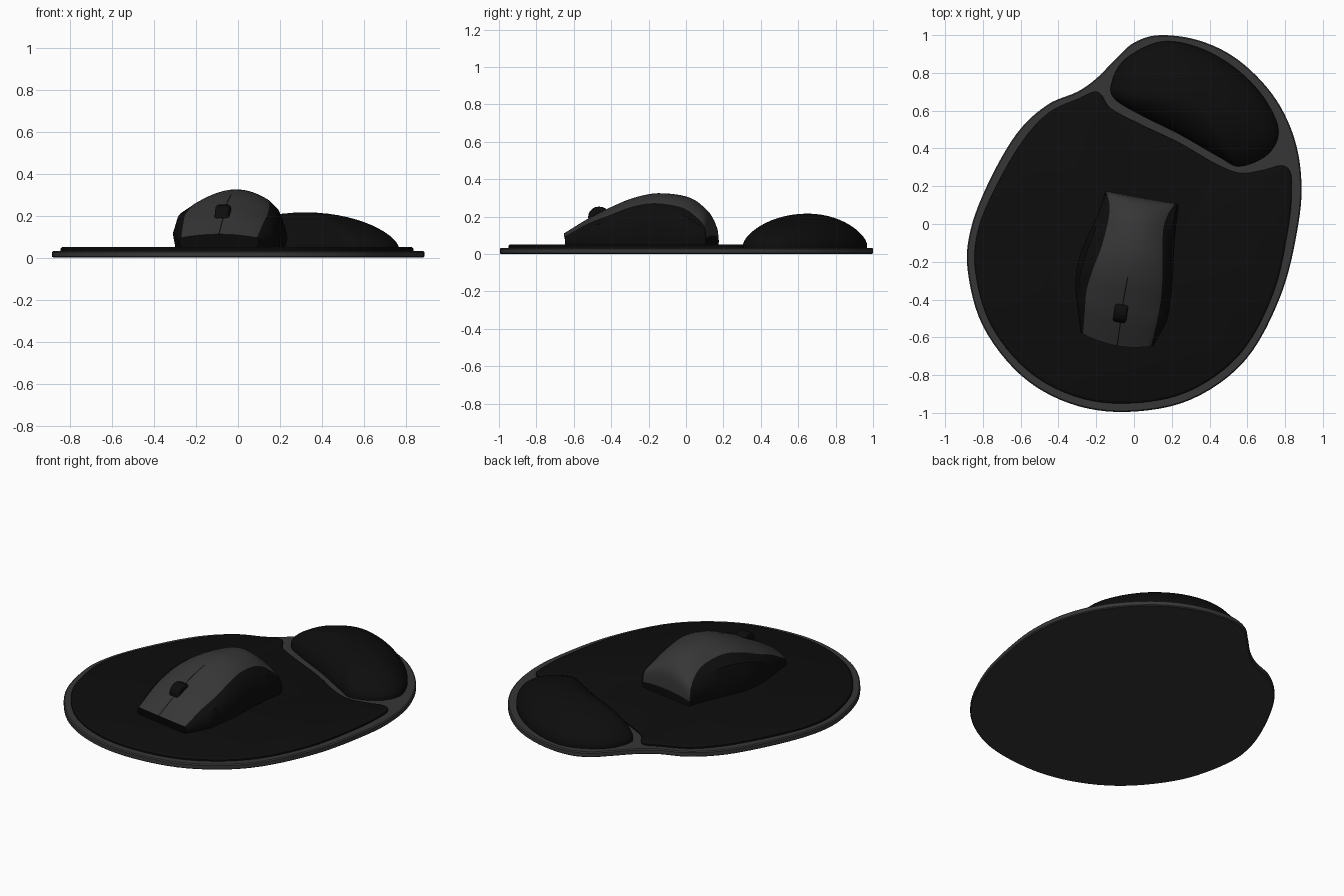
import bpy, bmesh, math
from mathutils import Vector

cube = bpy.data.objects.get("Cube")
if cube:
    bpy.data.objects.remove(cube, do_unlink=True)


def material(name, value):
    m = bpy.data.materials.new(name)
    m.use_nodes = True
    color = (value, value, value, 1)
    m.diffuse_color = color
    m.node_tree.nodes["Principled BSDF"].inputs["Base Color"].default_value = color
    return m


GRAY = material("dark gray plastic", 0.037)
BLACK = material("black fabric and rubber", 0.004)


def smooth_path(points, steps, closed):
    """Catmull-Rom interpolation of tuples of any length."""
    pts = [Vector(p) for p in points]
    n = len(pts)
    at = (lambda i: pts[i % n]) if closed else (lambda i: pts[max(0, min(n - 1, i))])
    out = []
    for i in range(n if closed else n - 1):
        a, b, c, d = at(i - 1), at(i), at(i + 1), at(i + 2)
        for k in range(steps):
            t = k / steps
            out.append(0.5 * (2 * b + (c - a) * t + (2 * a - 5 * b + 4 * c - d) * t * t
                              + (3 * b - a - 3 * c + d) * t ** 3))
    if not closed:
        out.append(pts[-1])
    return out


def loft(name, rings, mats, face_material=lambda j: 0, closed=True, angle=35):
    """Skin a list of rings with quads and cap both ends."""
    bm = bmesh.new()
    rows = [[bm.verts.new(p) for p in ring] for ring in rings]
    n = len(rows[0])
    for r0, r1 in zip(rows, rows[1:]):
        for j in range(n if closed else n - 1):
            k = (j + 1) % n
            f = bm.faces.new((r0[j], r0[k], r1[k], r1[j]))
            f.material_index = face_material(j)
    if closed:
        bm.faces.new(rows[0][::-1])
        bm.faces.new(rows[-1])
    bmesh.ops.recalc_face_normals(bm, faces=bm.faces)
    mesh = bpy.data.meshes.new(name)
    bm.to_mesh(mesh)
    bm.free()
    for m in mats:
        mesh.materials.append(m)
    ob = bpy.data.objects.new(name, mesh)
    bpy.context.collection.objects.link(ob)
    shade(ob, angle)
    return ob


def shade(ob, angle):
    bpy.ops.object.select_all(action='DESELECT')
    ob.select_set(True)
    bpy.context.view_layer.objects.active = ob
    bpy.ops.object.shade_smooth_by_angle(angle=math.radians(angle))


def slab(name, outline, layers, mat):
    """Stack inset copies of a counterclockwise outline; layers are (inset, z)."""
    n = len(outline)
    rings = []
    for inset, z in layers:
        ring = []
        for i, p in enumerate(outline):
            t = (outline[(i + 1) % n] - outline[i - 1]).normalized()
            ring.append((p.x - t.y * inset, p.y + t.x * inset, z))
        rings.append(ring)
    return loft(name, rings, [mat])


# Base tray
base = smooth_path([
    (-.04, -.995), (.3, -.93), (.59, -.72), (.78, -.37), (.87, 0), (.885, .25),
    (.84, .48), (.73, .69), (.55, .87), (.35, .97), (.14, 1), (0, .96), (-.1, .87),
    (-.2, .77), (-.3, .70), (-.46, .63), (-.62, .48), (-.77, .22), (-.865, -.03),
    (-.88, -.25), (-.8, -.54), (-.6, -.8), (-.34, -.95)], 6, True)
slab("base_tray", base, [(.006, 0), (0, .005), (0, .027), (.006, .033)], GRAY)

# Fabric surface
pad = smooth_path([
    (-.04, -.95), (.28, -.89), (.56, -.69), (.74, -.36), (.82, 0), (.835, .2),
    (.825, .28), (.78, .31), (.68, .285), (.56, .27), (.43, .32), (.24, .43), (.03, .53),
    (-.12, .61), (-.17, .68), (-.21, .70), (-.29, .665), (-.45, .59), (-.59, .44),
    (-.73, .2), (-.825, -.03), (-.84, -.25), (-.76, -.53), (-.57, -.77), (-.32, -.91)], 6, True)
slab("mouse_pad_surface", pad, [(0, .028), (0, .042), (.008, .05), (.014, .052)], BLACK)

# Domed wrist rest
rest = smooth_path([
    (-.12, .74), (-.1, .66), (.03, .58), (.24, .475), (.45, .355), (.56, .305), (.71, .37),
    (.765, .5), (.68, .68), (.53, .83), (.34, .935), (.14, .965), (-.05, .87)], 6, True)
center = Vector((.32, .65))
rings = [[(p.x, p.y, .028) for p in rest]]
for i in range(15):
    a = math.pi / 2 * i / 14.3
    r, z = math.cos(a), .05 + .166 * math.sin(a) ** 1.3
    rings.append([(*(center + (p - center) * r), z) for p in rest])
loft("wrist_rest", rings, [BLACK], angle=60)

# Mouse stations: y, shell left, shell right, body left, body right, crown z, shell edge z
stations = smooth_path([
    (-.645, -.27, .09, -.28, .10, .112, .095),
    (-.51, -.26, .12, -.30, .17, .195, .165),
    (-.4, -.25, .14, -.31, .19, .25, .205),
    (-.28, -.215, .15, -.30, .205, .30, .25),
    (-.15, -.17, .15, -.26, .21, .325, .272),
    (0, -.135, .155, -.2, .22, .308, .25),
    (.08, -.13, .18, -.17, .23, .262, .20),
    (.13, -.145, .21, -.155, .235, .20, .15),
    (.142, -.145, .215, -.15, .22, .10, .085)], 5, False)
ARC = 12


def section(s):
    """Cross-section: left side, arched shell, right side."""
    y, xl, xr, bl, br, zt, ze = s
    mid = (xl + xr) / 2

    def place(x, z):
        u = (x - mid) / (xr - mid)
        bow = .03 * max(0, -y / .645) * min(u * u, 1.3)
        return (x, y - .18 * (x - mid) + bow, z)

    def side(edge, out, inset):
        h = ze - .05
        return [place(out + inset, .048), place(out, .05 + h * .4),
                place(out * .7 + edge * .3, .05 + h * .8)]

    arch = []
    for i in range(ARC + 1):
        t = i / ARC
        arch.append(place(xl + (xr - xl) * t, ze + (zt - ze) * (1 - (2 * t - 1) ** 2)))
    return side(xl, bl, .012) + arch + side(xr, br, -.012)[::-1]


loft("mouse_body", [section(s) for s in stations], [BLACK, GRAY],
     lambda j: 1 if 3 <= j < 3 + ARC else 0)

# Seam between the two buttons
seam = []
for s in stations[:16]:
    x, y, z = section(s)[3 + ARC // 2]
    seam.append([(x - .003, y, z + .001), (x + .003, y, z + .001)])
loft("button_seam", seam, [BLACK], closed=False)

# Scroll wheel
bpy.ops.mesh.primitive_cylinder_add(vertices=20, radius=.056, depth=.07,
                                    location=(-.07, -.465, .197),
                                    rotation=(0, math.pi / 2, -.15))
wheel = bpy.context.object
wheel.name = "scroll_wheel"
wheel.data.materials.append(BLACK)
bevel = wheel.modifiers.new("rounded rim", 'BEVEL')
bevel.width = .014
bevel.segments = 3
shade(wheel, 40)
